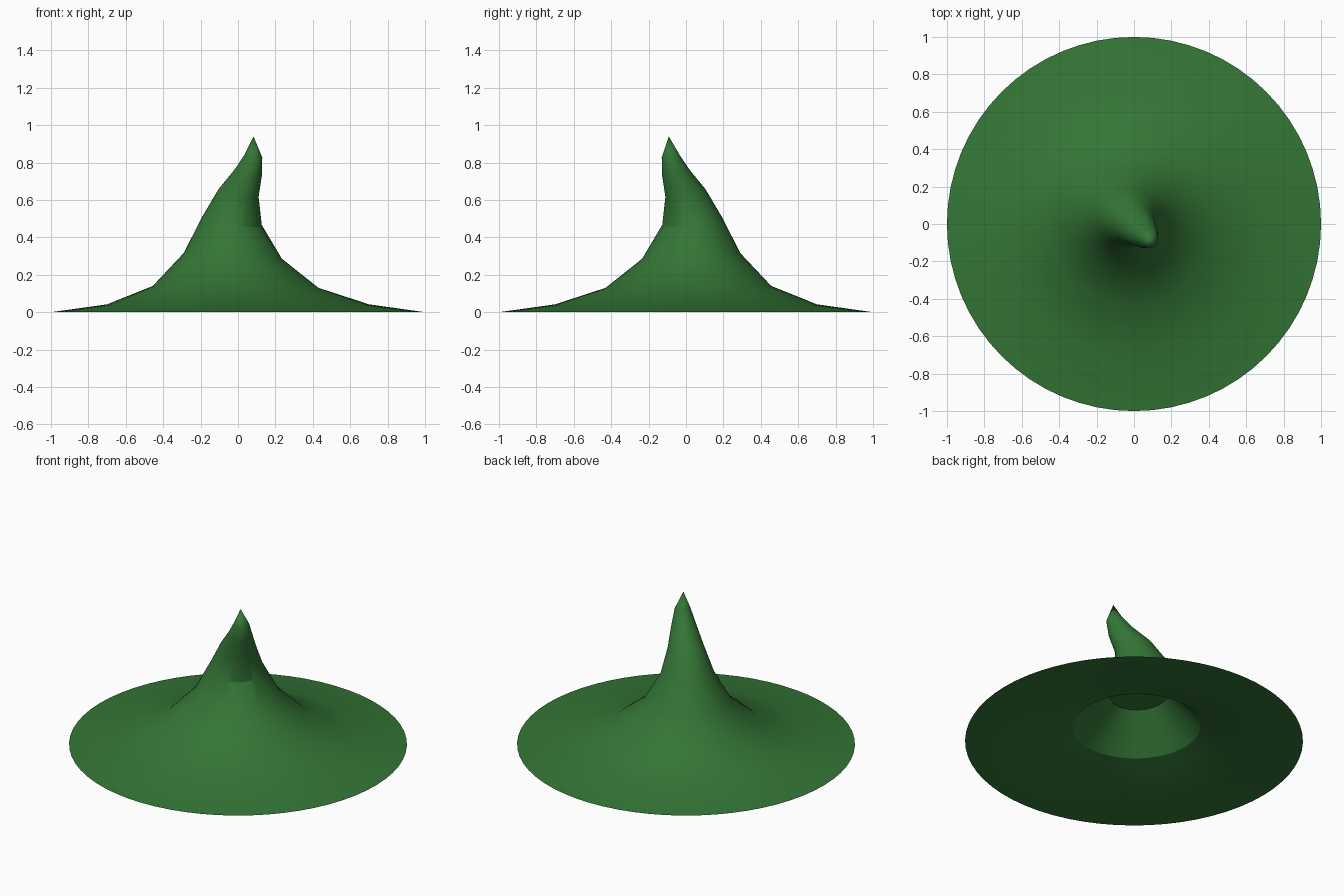
import bpy, bmesh, math

if "Cube" in bpy.data.objects:
    bpy.data.objects.remove(bpy.data.objects["Cube"])

SEGS = 64
C = math.sqrt(0.5)

green = bpy.data.materials.new("felt_green")
green.diffuse_color = (0.034, 0.181, 0.037, 1)
green.use_nodes = True
green.node_tree.nodes["Principled BSDF"].inputs["Base Color"].default_value = green.diffuse_color

# ring: radius, height, shift along the bend direction (+x, -y), downward tilt that way
OUTER = [(1.0, 0.0, 0.0, 0.0), (0.7, 0.042, 0.0, 0.0), (0.443, 0.135, -0.018, 0.016),
         (0.263, 0.30, -0.04, 0.08), (0.159, 0.488, -0.045, 0.2), (0.108, 0.635, 0.003, 0.25),
         (0.074, 0.745, 0.076, 0.27), (0.047, 0.835, 0.117, 0.25)]
TIP = (0.083, -0.092, 0.94)
# shallower hollow underneath
INNER = [(1.0, 0.0, 0.0, 0.0), (0.7, 0.02, 0.0, 0.0), (0.38, 0.10, -0.015, 0.01),
         (0.17, 0.31, -0.03, 0.05)]


def add_ring(bm, r, z, s, tilt):
    verts = []
    for i in range(SEGS):
        a = 2 * math.pi * i / SEGS
        x, y = r * math.cos(a), r * math.sin(a)
        verts.append(bm.verts.new((x + s * C, y - s * C, z - tilt * (x - y) * C)))
    return verts


def skin(bm, rings):
    loops = [add_ring(bm, *ring) for ring in rings]
    for lo, hi in zip(loops, loops[1:]):
        for i in range(SEGS):
            j = (i + 1) % SEGS
            bm.faces.new((lo[i], lo[j], hi[j], hi[i]))
    return loops[-1]


def finish(bm, name):
    me = bpy.data.meshes.new(name)
    bm.to_mesh(me)
    bm.free()
    me.materials.append(green)
    ob = bpy.data.objects.new(name, me)
    bpy.context.collection.objects.link(ob)
    bpy.ops.object.select_all(action='DESELECT')
    ob.select_set(True)
    bpy.context.view_layer.objects.active = ob
    bpy.ops.object.shade_smooth_by_angle(angle=math.radians(28))


# brim and bent crown ending in a point
bm = bmesh.new()
top = skin(bm, OUTER)
tip = bm.verts.new(TIP)
for i in range(SEGS):
    bm.faces.new((top[i], top[(i + 1) % SEGS], tip))
finish(bm, "pointed_hat")

# underside with a flat-topped hollow, facing down
bm = bmesh.new()
bm.faces.new(skin(bm, INNER))
bmesh.ops.reverse_faces(bm, faces=bm.faces[:])
finish(bm, "inner_lining")
